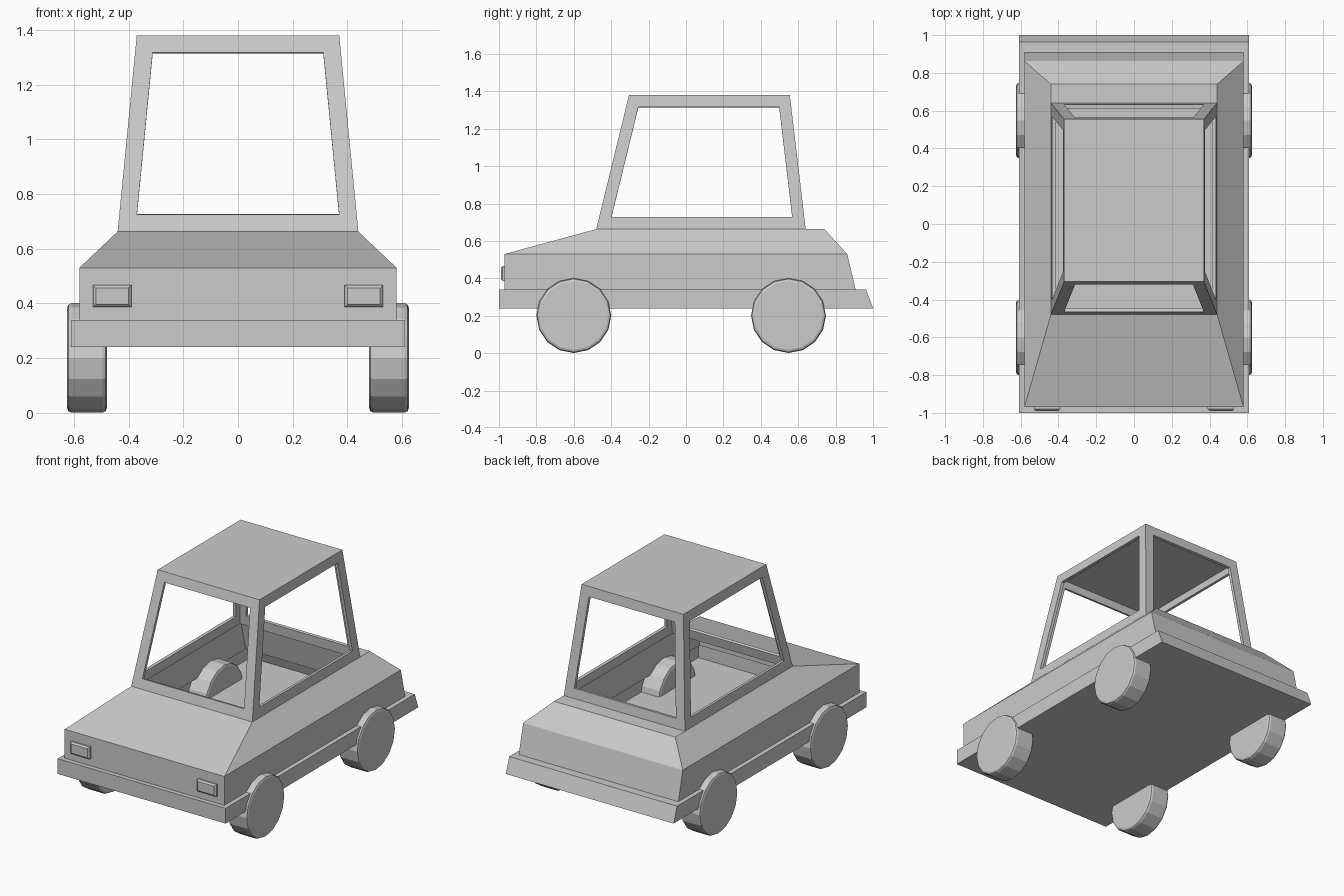
import bpy, bmesh, math
from mathutils import Matrix, Vector

if "Cube" in bpy.data.objects:
    bpy.data.objects.remove(bpy.data.objects["Cube"])


def add_object(name, bm):
    bmesh.ops.recalc_face_normals(bm, faces=bm.faces)
    mesh = bpy.data.meshes.new(name)
    bm.to_mesh(mesh)
    bm.free()
    obj = bpy.data.objects.new(name, mesh)
    bpy.context.collection.objects.link(obj)
    return obj


def stack(bm, levels):
    """Bridge rectangular rings given as (half width, front y, back y, z)."""
    rings = [[bm.verts.new(p) for p in ((-w, f, z), (w, f, z), (w, b, z), (-w, b, z))]
             for w, f, b, z in levels]
    sides = []
    for low, high in zip(rings, rings[1:]):
        for i in range(4):
            j = (i + 1) % 4
            sides.append(bm.faces.new((low[i], low[j], high[j], high[i])))
    return rings, sides


# Hollow lower body: floor, bumper skirt, flanks, bonnet and rear deck
bm = bmesh.new()
rings, _ = stack(bm, [
    (0.61, -1.0, 1.0, 0.24),
    (0.61, -1.0, 0.963, 0.34),
    (0.58, -0.97, 0.907, 0.34),
    (0.58, -0.97, 0.862, 0.53),
    (0.44, -0.48, 0.74, 0.663),
])
bm.faces.new(rings[0][::-1])
deck = [bm.verts.new((x, 0.64, 0.663)) for x in (-0.44, 0.44)]
bm.faces.new((deck[0], deck[1], rings[-1][2], rings[-1][3]))
add_object("body", bm)

# Cabin with four open windows and a thin wall
bm = bmesh.new()
rings, sides = stack(bm, [
    (0.44, -0.48, 0.64, 0.663),
    (0.37, -0.305, 0.555, 1.38),
])
bm.faces.new(rings[1])
bmesh.ops.recalc_face_normals(bm, faces=bm.faces)
bmesh.ops.inset_individual(bm, faces=sides, thickness=0.064, use_even_offset=True)
bmesh.ops.delete(bm, geom=sides, context='FACES')
cabin = add_object("cabin", bm)
wall = cabin.modifiers.new("wall", 'SOLIDIFY')
wall.thickness = 0.02
wall.offset = -1
wall.use_even_offset = True

for side, label in ((-1, "left"), (1, "right")):
    # Wheels
    for y, end in ((-0.60, "front"), (0.548, "rear")):
        bm = bmesh.new()
        place = Matrix.Translation((side * 0.552, y, 0.201)) @ Matrix.Rotation(math.pi / 2, 4, 'Y')
        bmesh.ops.create_cone(bm, cap_ends=True, segments=16, radius1=0.2, radius2=0.2,
                              depth=0.145, matrix=place)
        rims = [e for e in bm.edges if any(len(f.verts) > 4 for f in e.link_faces)]
        bmesh.ops.bevel(bm, geom=rims, offset=0.016, segments=2, profile=0.5, affect='EDGES')
        add_object(f"{end}_{label}_wheel", bm)

    # Headlights with a chamfered front
    bm = bmesh.new()
    place = Matrix.LocRotScale(Vector((side * 0.46, -0.975, 0.427)), None, Vector((0.14, 0.03, 0.08)))
    bmesh.ops.create_cube(bm, size=1, matrix=place)
    front = min(bm.faces, key=lambda f: f.calc_center_median().y)
    bmesh.ops.bevel(bm, geom=list(front.edges), offset=0.01, segments=1, affect='EDGES')
    add_object(f"{label}_headlight", bm)
